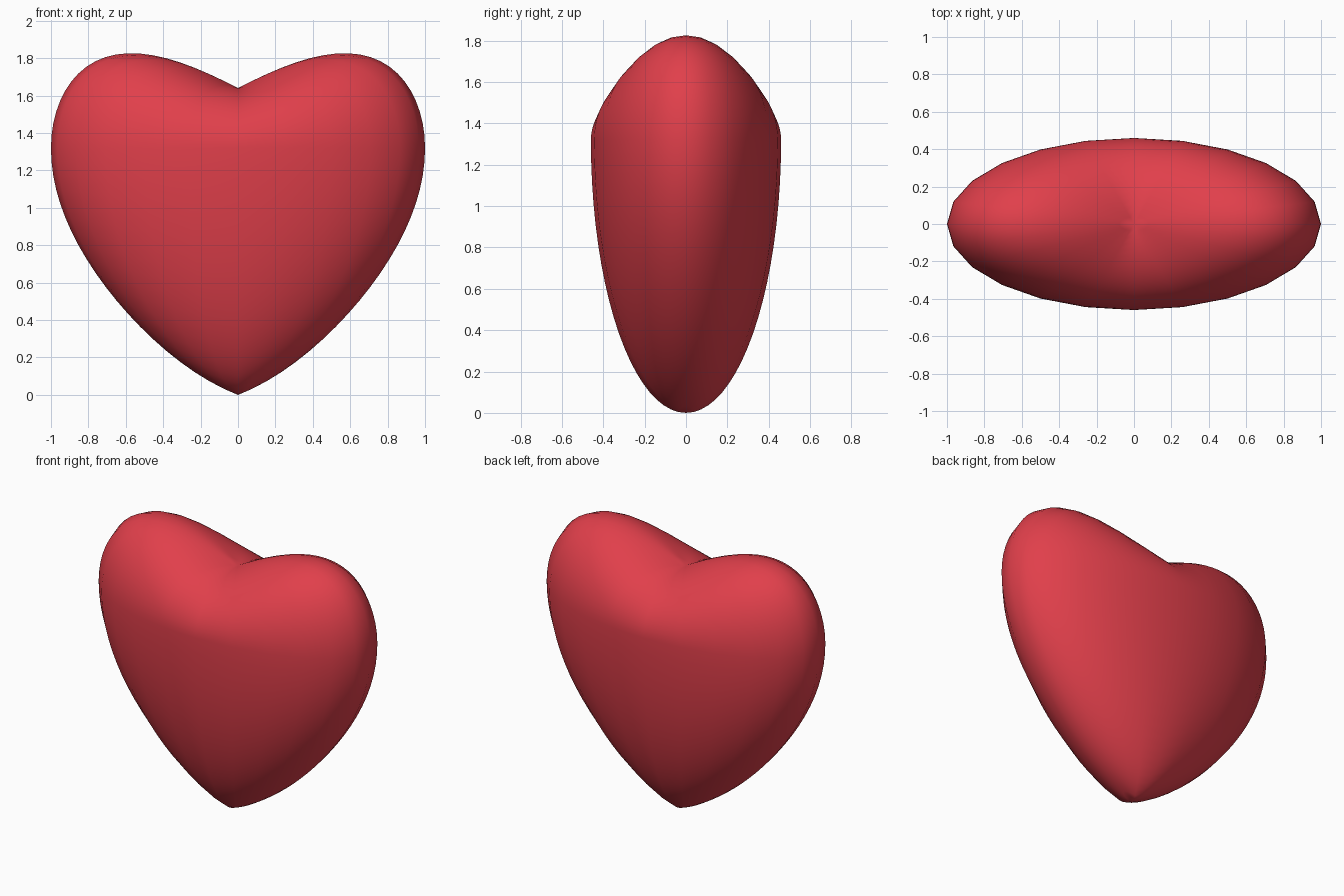
import bpy, bmesh
from math import sin, cos, pi

if "Cube" in bpy.data.objects:
    bpy.data.objects.remove(bpy.data.objects["Cube"])

SEG, RINGS = 24, 40
WIDTH, DEPTH, EQUATOR = 1.0, 0.46, 1.32


def heart_point(phi, theta):
    """Squashed sphere whose height is lifted to each side of the centre line."""
    r, s = cos(phi), sin(phi)
    side = abs(cos(theta)) ** 1.2
    if s >= 0:   # rounded lobes with a dip between them
        z = EQUATOR + 0.32 * s + 0.52 * s * r * side
    else:        # long taper to the tip
        z = EQUATOR * (1 + s) - 0.38 * s * r * side
    return (WIDTH * r * cos(theta), DEPTH * r * sin(theta), z)


bm = bmesh.new()
rings = []
for i in range(1, RINGS):
    phi = -pi / 2 + pi * i / RINGS
    rings.append([bm.verts.new(heart_point(phi, 2 * pi * j / SEG)) for j in range(SEG)])
tip = bm.verts.new((0, 0, 0))
dip = bm.verts.new((0, 0, EQUATOR + 0.32))

# Skin the rings and close both poles
for j in range(SEG):
    k = (j + 1) % SEG
    bm.faces.new((tip, rings[0][k], rings[0][j]))
    bm.faces.new((dip, rings[-1][j], rings[-1][k]))
    for a, b in zip(rings, rings[1:]):
        bm.faces.new((a[j], a[k], b[k], b[j]))
bmesh.ops.recalc_face_normals(bm, faces=bm.faces)
for f in bm.faces:
    f.smooth = True

mesh = bpy.data.meshes.new("heart")
bm.to_mesh(mesh)
bm.free()
heart = bpy.data.objects.new("heart", mesh)
bpy.context.collection.objects.link(heart)

red = bpy.data.materials.new("red")
red.diffuse_color = (0.75, 0.05, 0.07, 1)
red.use_nodes = True
red.node_tree.nodes["Principled BSDF"].inputs["Base Color"].default_value = red.diffuse_color
mesh.materials.append(red)
